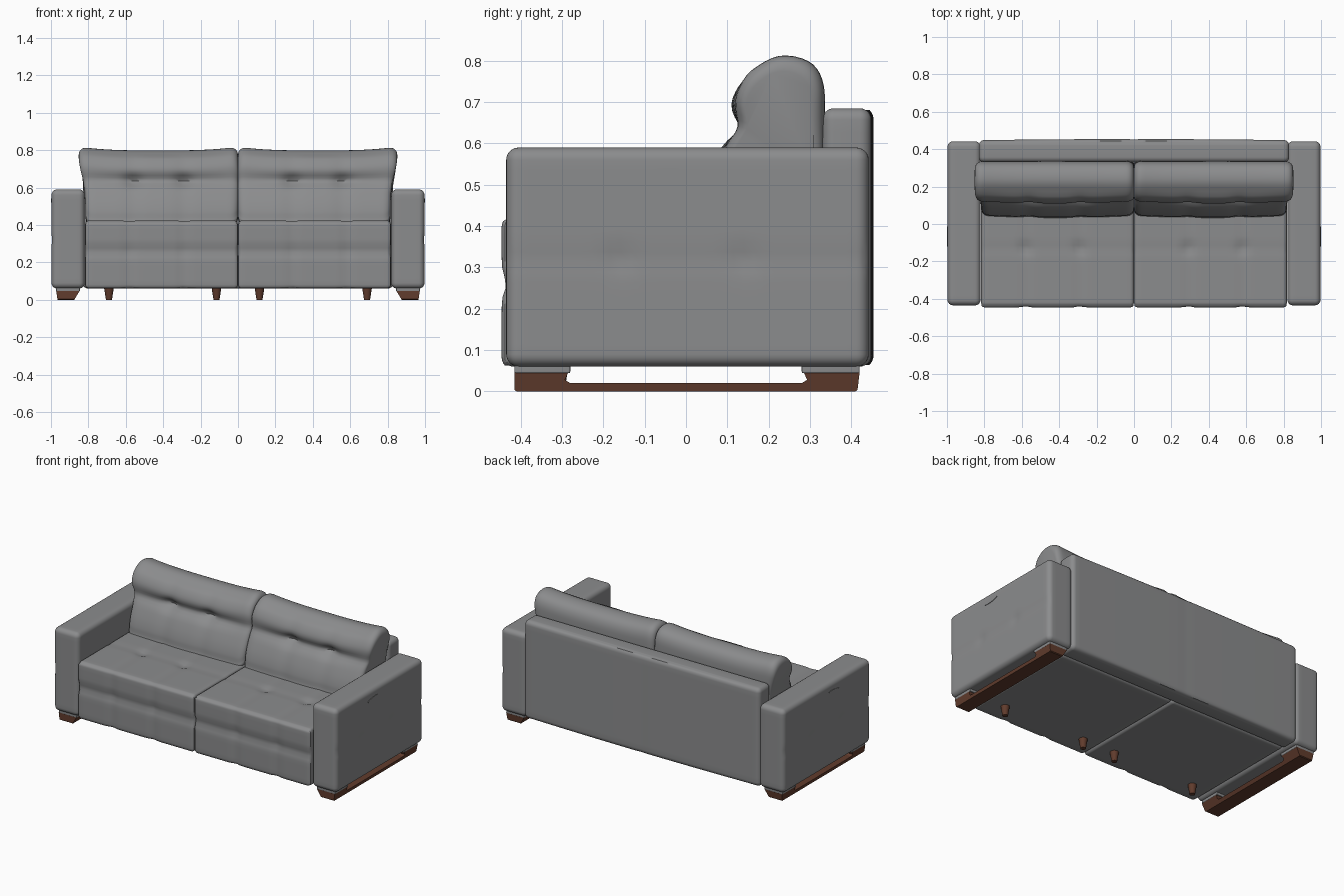
import bpy, bmesh, math
from mathutils import Vector, Matrix

cube = bpy.data.objects.get("Cube")
if cube:
    bpy.data.objects.remove(cube, do_unlink=True)


def material(name, color):
    m = bpy.data.materials.new(name)
    m.use_nodes = True
    m.diffuse_color = (*color, 1)
    m.node_tree.nodes["Principled BSDF"].inputs["Base Color"].default_value = (*color, 1)
    return m


GREY = material("grey upholstery", (0.26, 0.263, 0.268))
BROWN = material("brown wood", (0.12, 0.045, 0.026))


def finish(name, bm, mat, mirror=False, smooth=True):
    bmesh.ops.recalc_face_normals(bm, faces=bm.faces[:])
    me = bpy.data.meshes.new(name)
    bm.to_mesh(me)
    bm.free()
    me.materials.append(mat)
    ob = bpy.data.objects.new(name, me)
    bpy.context.collection.objects.link(ob)
    if smooth:
        bpy.ops.object.select_all(action='DESELECT')
        ob.select_set(True)
        bpy.context.view_layer.objects.active = ob
        bpy.ops.object.shade_smooth_by_angle(angle=math.radians(50))
    if mirror:
        mod = ob.modifiers.new("mirror", 'MIRROR')
        mod.use_mirror_merge = False
    return ob


def bump(d, width):
    return math.exp(-(d / width) ** 2)


def soft_box(name, lo, hi, r, step=0.025, shape=None, mirror=False):
    """Gridded box with rounded edges; shape(co, normal) gives padding depth."""
    lo, hi = Vector(lo), Vector(hi)
    bm = bmesh.new()
    bmesh.ops.create_cube(bm, size=1)
    for v in bm.verts:
        v.co = Vector([lo[i] + (v.co[i] + 0.5) * (hi[i] - lo[i]) for i in range(3)])
    edge = [r * (1 - math.tan(math.radians(a))) for a in (30, 15, 0)]
    for i in range(3):
        a, b = lo[i] + r, hi[i] - r
        n = max(1, round((b - a) / step))
        cuts = [lo[i] + e for e in edge] + [hi[i] - e for e in edge]
        cuts += [a + (b - a) * k / n for k in range(1, n)]
        axis = Vector([float(i == j) for j in range(3)])
        for c in cuts:
            bmesh.ops.bisect_plane(bm, geom=bm.verts[:] + bm.edges[:] + bm.faces[:],
                                   plane_co=axis * c, plane_no=axis, dist=1e-6)
    for v in bm.verts:
        core = Vector([min(max(v.co[i], lo[i] + r), hi[i] - r) for i in range(3)])
        d = v.co - core
        if d.length > 1e-7:
            v.co = core + d.normalized() * r
    if shape:
        bm.normal_update()
        moves = [(v, v.normal * shape(v.co, v.normal)) for v in bm.verts]
        for v, m in moves:
            v.co += m
    return finish(name, bm, GREY, mirror)


# Arms, with a faint pulled crease on the outer face
def arm_shape(co, n):
    if n.x < 0.7:
        return 0
    tufts = sum(bump(math.hypot(co.y - y, co.z - 0.32), 0.03) for y in (-0.16, 0.14))
    return -0.006 * tufts - 0.003 * bump(co.z - 0.32, 0.02)


soft_box("arms", (0.82, -0.435, 0.06), (0.997, 0.442, 0.59), 0.03, shape=arm_shape, mirror=True)

# Back panel, slightly bowed, with a centre seam
def back_shape(co, n):
    if n.y < 0.7:
        return 0
    return 0.006 * (1 - (co.x / 0.83) ** 2) - 0.003 * bump(co.x, 0.015)


soft_box("back_panel", (-0.83, 0.33, 0.06), (0.83, 0.448, 0.685), 0.028, 0.03, back_shape)


# Seat halves with buttons on top and quilted front
def seat_shape(co, n):
    ribs = sum(bump(co.x - x, 0.022) for x in (0.29, 0.58))
    if n.z > 0.6:
        tufts = sum(bump(math.hypot(co.x - x, co.y + 0.13), 0.03) for x in (0.29, 0.58))
        return 0.003 - 0.013 * tufts - 0.003 * ribs - 0.003 * bump(co.y + 0.13, 0.02)
    if n.y < -0.6:
        line = bump(co.z - 0.26, 0.025)
        return 0.006 - 0.011 * line - 0.006 * ribs - 0.004 * line * ribs
    return 0


soft_box("seat", (0.0, -0.44, 0.06), (0.818, 0.34, 0.42), 0.022, shape=seat_shape, mirror=True)


# Back cushions: side profile lofted across the width
PROFILE = [(0.07, 0.40), (0.048, 0.44), (0.062, 0.51), (0.095, 0.59), (0.118, 0.65),
           (0.125, 0.71), (0.16, 0.762), (0.225, 0.797), (0.295, 0.785), (0.33, 0.74),
           (0.337, 0.66), (0.335, 0.50), (0.32, 0.40)]


def smooth_loop(points, steps=4):
    out, n = [], len(points)
    for i in range(n):
        a, b, c, d = (Vector(points[(i + k) % n]) for k in (-1, 0, 1, 2))
        for s in range(steps):
            t = s / steps
            out.append(0.5 * (2 * b + (c - a) * t + (2 * a - 5 * b + 4 * c - d) * t * t
                              + (3 * b - a - 3 * c + d) * t ** 3))
    return out


def cushions():
    bm = bmesh.new()
    loop = smooth_loop(PROFILE)
    centre = Vector((0.21, 0.60))
    rim = 0.05
    ends = [0, 0.003, 0.009, 0.018, 0.032]
    stations = ends + [rim + 0.9 * k / 36 for k in range(37)] + [1 - e for e in reversed(ends)]
    rings = []
    for t in stations:
        k = max(0, 1 - min(t, 1 - t) / rim)
        scale = 1 - 0.22 * (1 - math.sqrt(max(0, 1 - k * k)))
        ring = []
        for p in loop:
            y, z = centre + (p - centre) * scale
            flare = min(max((z - 0.55) / 0.2, 0), 1)
            x = t * (0.815 + 0.037 * flare * flare * (3 - 2 * flare))
            if p.y > 0.6:
                z += 0.02 * abs(2 * t - 1) ** 3 * flare
            if p.x < 0.2 and p.y < 0.77:
                line = bump(z - 0.635, 0.03)
                tufts = sum(bump(x - c, 0.045) for c in (0.29, 0.56))
                y += 0.012 * line + 0.022 * line * tufts + 0.006 * tufts
                y -= 0.012 * math.sin(math.pi * t) * (1 - line)
            ring.append(bm.verts.new((x, y, z)))
        rings.append(ring)
    n = len(loop)
    for a, b in zip(rings, rings[1:]):
        for i in range(n):
            bm.faces.new((a[i], a[(i + 1) % n], b[(i + 1) % n], b[i]))
    bm.faces.new(rings[0])
    bm.faces.new(rings[-1])
    finish("back_cushions", bm, GREY, mirror=True)


cushions()

# Wooden sled feet: two blocks joined by a low runner
bm = bmesh.new()
half = [(0.415, 0.004), (0.41, 0.0), (-0.41, 0.0), (-0.415, 0.004)]
outline = half + [(-0.415, 0.046), (-0.285, 0.046), (-0.293, 0.028), (-0.28, 0.02),
                  (0.28, 0.02), (0.293, 0.028), (0.285, 0.046), (0.42, 0.046)]
inner = [bm.verts.new((0.875 - 0.6 * z, y, z)) for y, z in outline]
outer = [bm.verts.new((0.965 + 0.15 * z, y, z)) for y, z in outline]
for i in range(len(outline)):
    j = (i + 1) % len(outline)
    bm.faces.new((inner[i], inner[j], outer[j], outer[i]))
bm.faces.new(inner)
bm.faces.new(outer)
finish("sled_feet", bm, BROWN, mirror=True, smooth=False)

# Upholstered pads above the feet
for label, y0, y1 in (("front", -0.415, -0.28), ("rear", 0.28, 0.42)):
    soft_box(label + "_foot_pads", (0.846, y0, 0.044), (0.973, y1, 0.08), 0.004, 0.06, mirror=True)

# Small tapered pegs under the front of the seat
bm = bmesh.new()
for x in (0.115, 0.69):
    bmesh.ops.create_cone(bm, cap_ends=True, segments=16, radius1=0.016, radius2=0.027,
                          depth=0.07, matrix=Matrix.Translation((x, -0.31, 0.035)))
finish("front_pegs", bm, BROWN, mirror=True)

# Stitched slit on the outside of each arm
bm = bmesh.new()
bmesh.ops.create_circle(bm, cap_ends=True, segments=24, radius=1)
top = bmesh.ops.extrude_face_region(bm, geom=bm.faces[:])["geom"]
for v in top:
    if isinstance(v, bmesh.types.BMVert):
        v.co.z += 1
for v in bm.verts:
    a, b, c = v.co
    v.co = (0.994 + 0.006 * c, -0.067 + 0.053 * a, 0.53 + 0.009 * b + 0.006 * a)
finish("arm_slits", bm, GREY, mirror=True)
